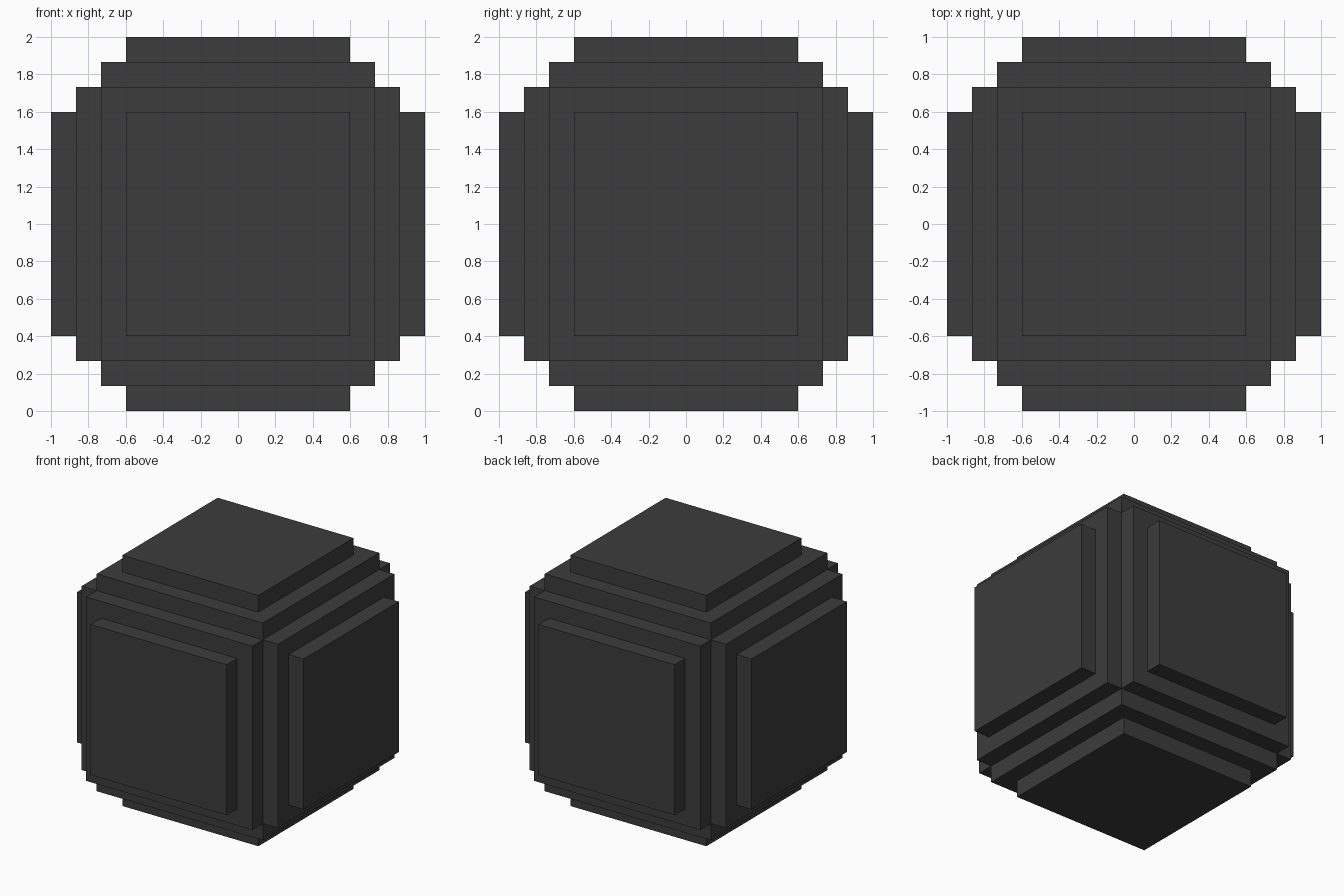
import bpy, bmesh

if "Cube" in bpy.data.objects:
    bpy.data.objects.remove(bpy.data.objects["Cube"])

STEP = 2 / 15          # one stair step
CORE = 2 - 4 * STEP    # core cube size

bm = bmesh.new()

# Core cube
bmesh.ops.create_cube(bm, size=CORE)
sides = bm.faces[:]

# On all six sides: raise a plate, inset a border, raise a smaller plate
for thickness, depth in ((0, STEP), (STEP, 0), (0, STEP)):
    bmesh.ops.inset_individual(bm, faces=sides, thickness=thickness,
                               depth=depth, use_even_offset=True)

bmesh.ops.translate(bm, verts=bm.verts[:], vec=(0, 0, 1))
bmesh.ops.recalc_face_normals(bm, faces=bm.faces[:])

mesh = bpy.data.meshes.new("stepped_block")
bm.to_mesh(mesh)
bm.free()
block = bpy.data.objects.new("stepped_block", mesh)
bpy.context.collection.objects.link(block)

# Dark grey surface
dark = bpy.data.materials.new("dark_grey")
dark.diffuse_color = (0.045, 0.045, 0.045, 1)
dark.use_nodes = True
dark.node_tree.nodes["Principled BSDF"].inputs["Base Color"].default_value = dark.diffuse_color
mesh.materials.append(dark)
